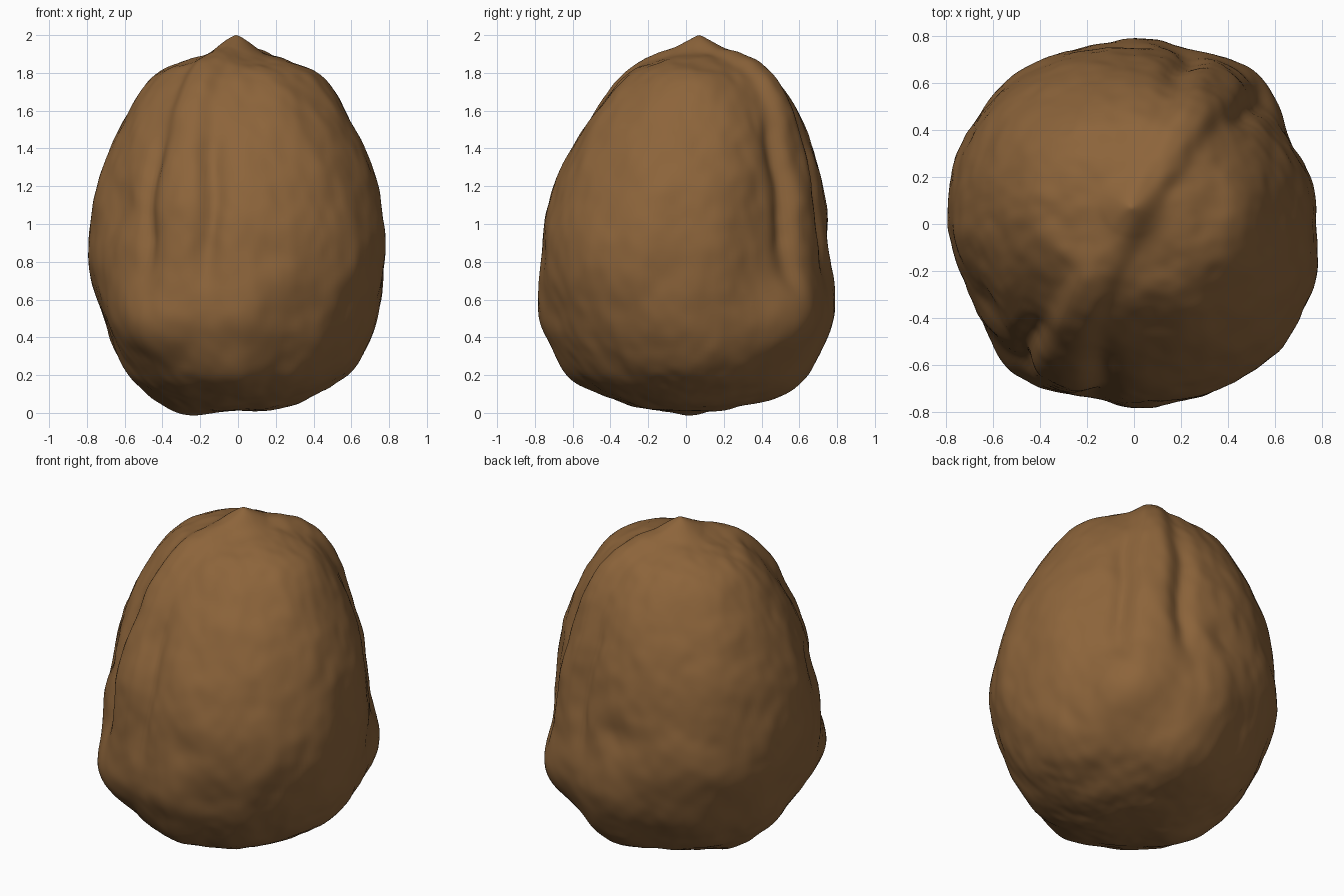
import bpy, bmesh, math
from mathutils import Vector, noise

cube = bpy.data.objects.get("Cube")
if cube:
    bpy.data.objects.remove(cube, do_unlink=True)

# Half outline of the shell (radius, height), with one extra point beyond each pole
PROFILE = [Vector(p) for p in (
    (-0.2, 0.02), (0, 0.015), (0.2, 0.02), (0.37, 0.07), (0.56, 0.185), (0.695, 0.38),
    (0.755, 0.6), (0.775, 0.82), (0.76, 1.02), (0.725, 1.22), (0.66, 1.41),
    (0.57, 1.6), (0.43, 1.78), (0.27, 1.86), (0.12, 1.875), (0, 1.875), (-0.12, 1.875))]

# Bumps and dents: azimuth in degrees, radius, height, spread, amount
LUMPS = [
    (50, 0.75, 0.52, 0.23, 0.08), (-128, 0.74, 0.5, 0.22, 0.08),
    (-88, 0.75, 0.5, 0.17, 0.04), (85, 0.75, 0.55, 0.22, 0.045),
    (80, 0.6, 0.18, 0.2, 0.06), (-90, 0.6, 0.2, 0.16, 0.045),
    (-150, 0.72, 1.1, 0.16, -0.045), (34, 0.72, 1.1, 0.16, -0.025),
    (-80, 0.75, 0.85, 0.1, -0.02), (93, 0.75, 0.9, 0.1, -0.025),
    (180, 0.3, 0.03, 0.18, 0.045), (180, 0.72, 0.45, 0.2, -0.035)]
SEAM = (58, -116)


def bell(v, width):
    return math.exp(-(v / width) ** 2)


def smooth(a, b, v):
    t = min(1, max(0, (v - a) / (b - a)))
    return t * t * (3 - 2 * t)


def outline(t):
    """Smooth curve through the profile points, with its outward normal."""
    f = t * (len(PROFILE) - 3)
    i = min(int(f), len(PROFILE) - 4)
    u = f - i
    a, b, c, d = PROFILE[i:i + 4]
    k1, k2, k3 = c - a, 2 * a - 5 * b + 4 * c - d, 3 * b - a - 3 * c + d
    point = b + (k1 * u + k2 * u * u + k3 * u ** 3) / 2
    slope = (k1 + 2 * k2 * u + 3 * k3 * u * u).normalized()
    return point, Vector((slope.y, -slope.x))


def around(degrees, r, z):
    a = math.radians(degrees)
    return Vector((r * math.cos(a), r * math.sin(a), z))


LUMP_SPOTS = [(around(*lump[:3]), *lump[3:]) for lump in LUMPS]


def angle_gap(a, degrees):
    d = a - math.radians(degrees)
    return math.atan2(math.sin(d), math.cos(d))


def relief(phi, r, z):
    """Height of the seam, tip, side grooves, lumps and fine wrinkles."""
    gap = min((angle_gap(phi, s) for s in SEAM), key=abs)
    side = r * math.sin(min(abs(gap), math.pi / 2))
    half = 0.15 - 0.065 * smooth(1.2, 1.85, z)
    crest = 0.035 + 0.02 * smooth(1.2, 1.6, z) - 0.02 * smooth(1.7, 1.86, z)
    h = crest * smooth(0.3, 0.9, z) * math.exp(-(side / half) ** 3)
    h += 0.09 * math.exp(-(r / 0.13) ** 1.4) * smooth(1, 1.7, z)
    groove = smooth(0.6, 0.95, z) * (1 - smooth(1.3, 1.65, z))
    wander = 0.015 * math.sin(z * 9 + phi)
    h -= 0.04 * bell(side - half * 1.2 - wander, 0.06) * groove
    p = around(math.degrees(phi), r, z)
    for spot, spread, amount in LUMP_SPOTS:
        h += amount * bell((p - spot).length, spread)
    p.z *= 0.7
    wrinkle = 0.014 * noise.noise(p * 3.2) + 0.01 * noise.noise(p * 7)
    wrinkle += 0.004 * noise.noise(p * 15)
    return h + wrinkle * smooth(0, 0.25, r)


# Shell: a sphere reshaped to the outline and relief, narrower across the seam
bm = bmesh.new()
bmesh.ops.create_uvsphere(bm, u_segments=200, v_segments=140, radius=1)
for v in bm.verts:
    phi = math.atan2(v.co.y, v.co.x)
    point, normal = outline(math.acos(max(-1, min(1, -v.co.z))) / math.pi)
    r, z = max(point.x, 0), point.y
    point = point + normal * relief(phi, r, z)
    oval = 1 - 0.045 * smooth(0.4, 0.8, z) * math.cos(2 * angle_gap(phi, 55))
    radius = point.x * oval if r > 1e-4 else 0
    lean = smooth(0.9, 1.9, z)
    v.co = (radius * math.cos(phi) - 0.01 * lean,
            radius * math.sin(phi) * (1 - 0.06 * lean) + 0.07 * lean, point.y)
for f in bm.faces:
    f.smooth = True

mesh = bpy.data.meshes.new("nut_shell")
bm.to_mesh(mesh)
bm.free()
shell = bpy.data.objects.new("nut_shell", mesh)
bpy.context.collection.objects.link(shell)

# Shell colour
brown = bpy.data.materials.new("shell_brown")
brown.use_nodes = True
brown.diffuse_color = (0.265, 0.128, 0.043, 1)
bsdf = brown.node_tree.nodes["Principled BSDF"]
bsdf.inputs["Base Color"].default_value = brown.diffuse_color
bsdf.inputs["Roughness"].default_value = 0.8
mesh.materials.append(brown)
